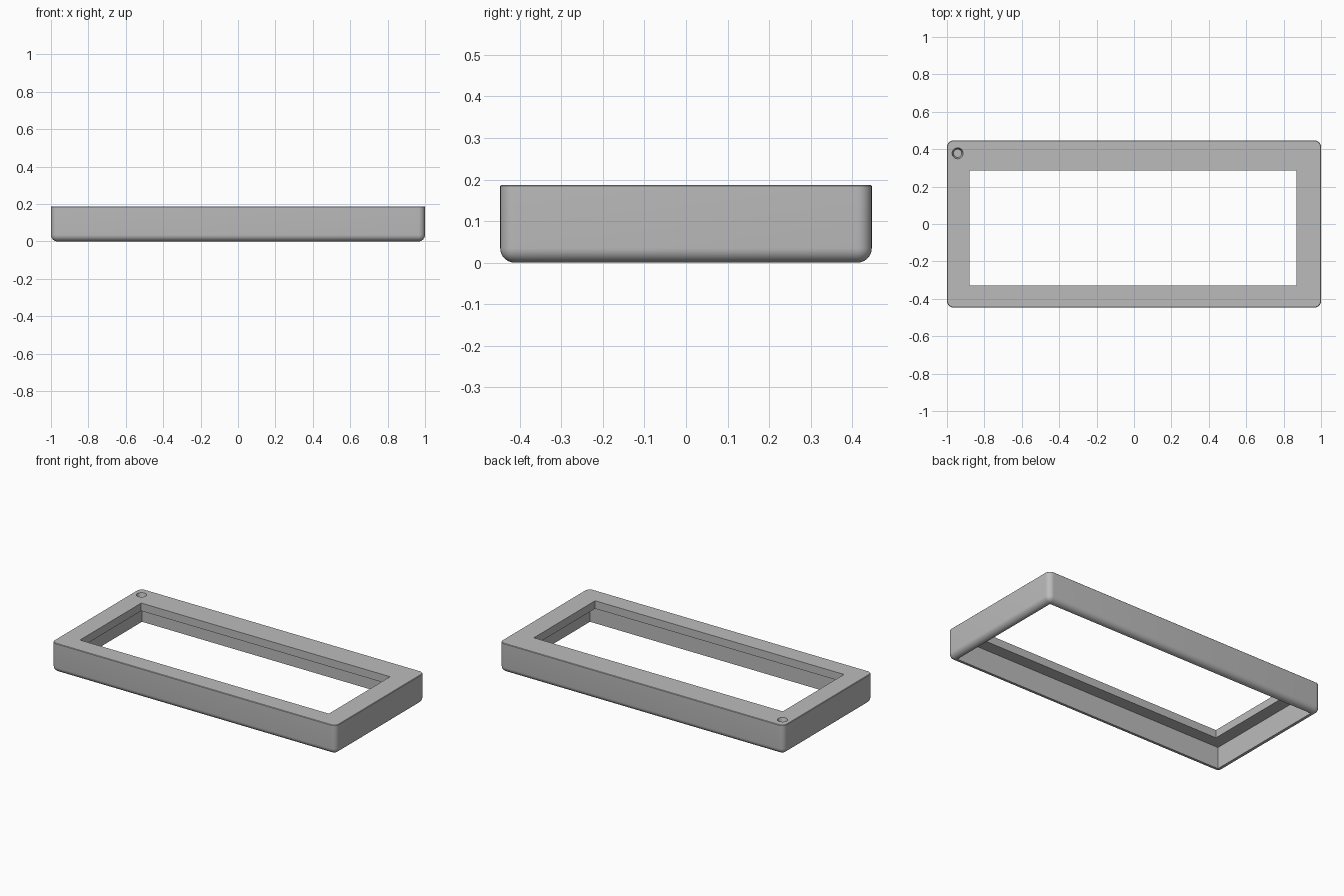
import bpy, bmesh
from mathutils import Matrix

HALF_X, HALF_Y, HEIGHT = 1.0, 0.447, 0.187
WALL, PLATE, FILLET = 0.04, 0.05, 0.035

default = bpy.data.objects.get("Cube")
if default:
    bpy.data.objects.remove(default, do_unlink=True)

grey = bpy.data.materials.new("plain grey")
grey.use_nodes = True
colour = (0.5, 0.5, 0.5, 1)
grey.diffuse_color = colour
grey.node_tree.nodes["Principled BSDF"].inputs["Base Color"].default_value = colour


def box(bm, x0, x1, y0, y1, z0, z1):
    centre = Matrix.Translation(((x0 + x1) / 2, (y0 + y1) / 2, (z0 + z1) / 2))
    size = Matrix.Diagonal((x1 - x0, y1 - y0, z1 - z0, 1))
    bmesh.ops.create_cube(bm, size=1, matrix=centre @ size)


def to_object(bm, name):
    mesh = bpy.data.meshes.new(name)
    bm.to_mesh(mesh)
    bm.free()
    mesh.materials.append(grey)
    obj = bpy.data.objects.new(name, mesh)
    bpy.context.collection.objects.link(obj)
    return obj


def cut(target, cutter):
    cutter.hide_render = True
    mod = target.modifiers.new(cutter.name, 'BOOLEAN')
    mod.operation, mod.solver, mod.object = 'DIFFERENCE', 'EXACT', cutter
    bpy.ops.object.modifier_apply(modifier=mod.name)
    bpy.data.objects.remove(cutter, do_unlink=True)


# Outer body: rounded uprights and bottom edge, nearly sharp top edge
bm = bmesh.new()
box(bm, -HALF_X, HALF_X, -HALF_Y, HALF_Y, 0, HEIGHT)


def at_top(edge):
    return all(v.co.z > HEIGHT - 0.001 for v in edge.verts)


bmesh.ops.bevel(bm, geom=[e for e in bm.edges if not at_top(e)], offset=FILLET,
                offset_type='OFFSET', segments=8, profile=0.5, affect='EDGES')
bmesh.ops.bevel(bm, geom=[e for e in bm.edges if at_top(e)], offset=0.003,
                offset_type='OFFSET', segments=1, affect='EDGES')
frame = to_object(bm, "bezel_frame")
bpy.ops.object.select_all(action='DESELECT')
frame.select_set(True)
bpy.context.view_layer.objects.active = frame

# Hollow underside, leaving thin walls and the top plate
bm = bmesh.new()
box(bm, WALL - HALF_X, HALF_X - WALL, WALL - HALF_Y, HALF_Y - WALL, -0.1, HEIGHT - PLATE)
cut(frame, to_object(bm, "underside_cutter"))

# Off-centre window opening
bm = bmesh.new()
box(bm, -0.88, 0.87, -0.33, 0.285, -0.1, 0.3)
cut(frame, to_object(bm, "window_cutter"))

# Blind tapered hole in the back corner
bm = bmesh.new()
bmesh.ops.create_cone(bm, cap_ends=True, segments=32, radius1=0.022, radius2=0.032,
                      depth=0.04, matrix=Matrix.Translation((-0.943, 0.378, HEIGHT - 0.01)))
cut(frame, to_object(bm, "hole_cutter"))

bpy.ops.object.shade_smooth_by_angle(angle=0.6)
